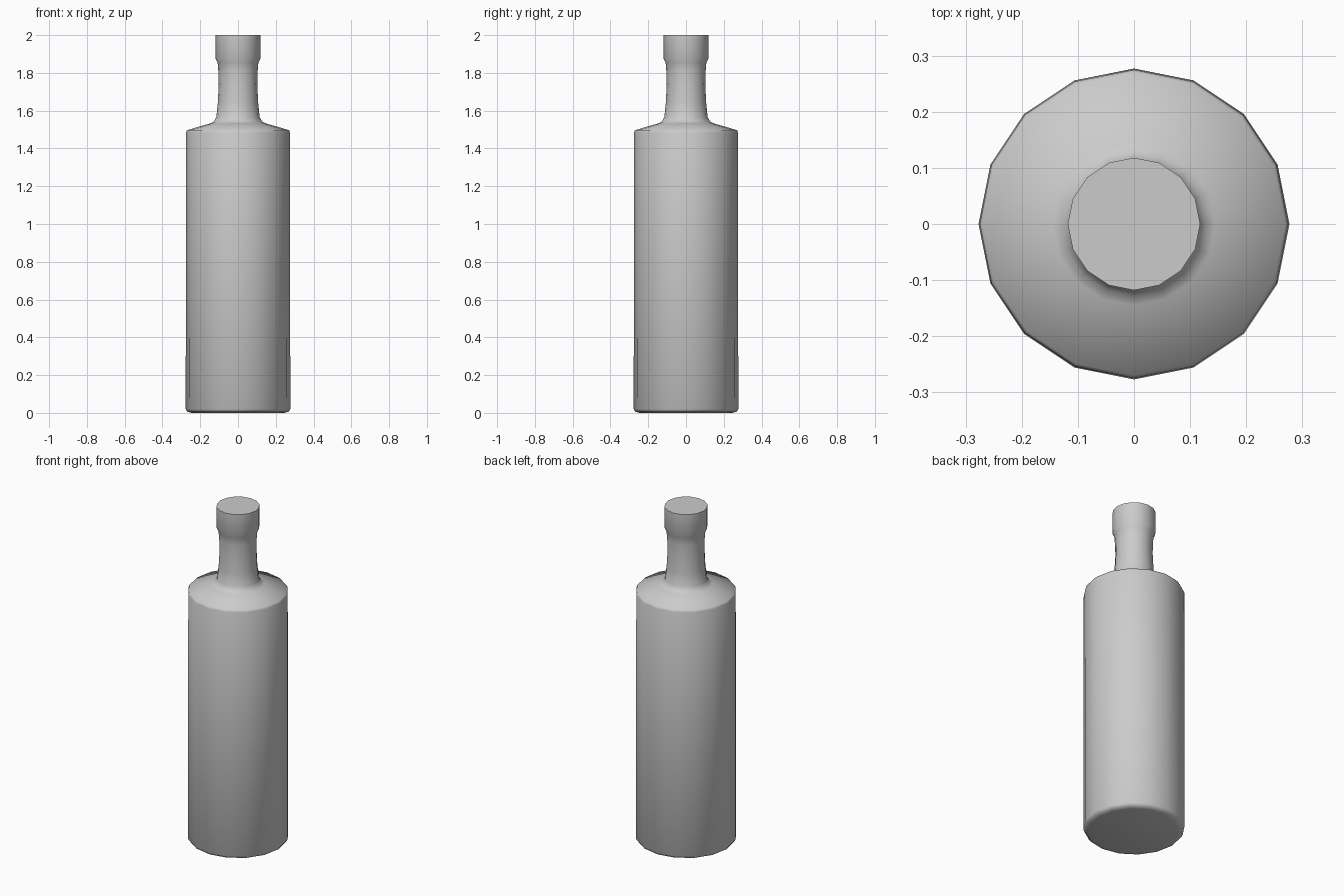
import bpy, bmesh, math

cube = bpy.data.objects.get("Cube")
if cube:
    bpy.data.objects.remove(cube, do_unlink=True)

SIDES = 16

grey = bpy.data.materials.new("plain grey")
grey.use_nodes = True
colour = (0.6, 0.6, 0.6, 1)
grey.diffuse_color = colour
grey.node_tree.nodes["Principled BSDF"].inputs["Base Color"].default_value = colour


def lathe(name, profile, material):
    """Turn a (radius, height) profile around z and close both ends."""
    bm = bmesh.new()
    rings = []
    for r, z in profile:
        rings.append([bm.verts.new((r * math.cos(math.tau * i / SIDES),
                                    r * math.sin(math.tau * i / SIDES), z))
                      for i in range(SIDES)])
    for low, high in zip(rings, rings[1:]):
        for i in range(SIDES):
            j = (i + 1) % SIDES
            bm.faces.new((low[i], low[j], high[j], high[i]))
    bm.faces.new(rings[0][::-1])
    bm.faces.new(rings[-1])
    mesh = bpy.data.meshes.new(name)
    bm.to_mesh(mesh)
    bm.free()
    mesh.materials.append(material)
    obj = bpy.data.objects.new(name, mesh)
    bpy.context.collection.objects.link(obj)
    bpy.ops.object.select_all(action="DESELECT")
    obj.select_set(True)
    bpy.context.view_layer.objects.active = obj
    bpy.ops.object.shade_smooth_by_angle(angle=math.radians(80))
    return obj


# Base, straight body, sloped shoulder, waisted neck and wider lip
lathe("bottle", [
    (0.245, 0), (0.268, 0.006), (0.277, 0.02),
    (0.275, 1.485), (0.270, 1.497),
    (0.145, 1.533), (0.128, 1.542), (0.115, 1.565),
    (0.107, 1.64), (0.102, 1.74), (0.104, 1.81), (0.108, 1.855),
    (0.118, 1.875), (0.118, 2.0),
], grey)
